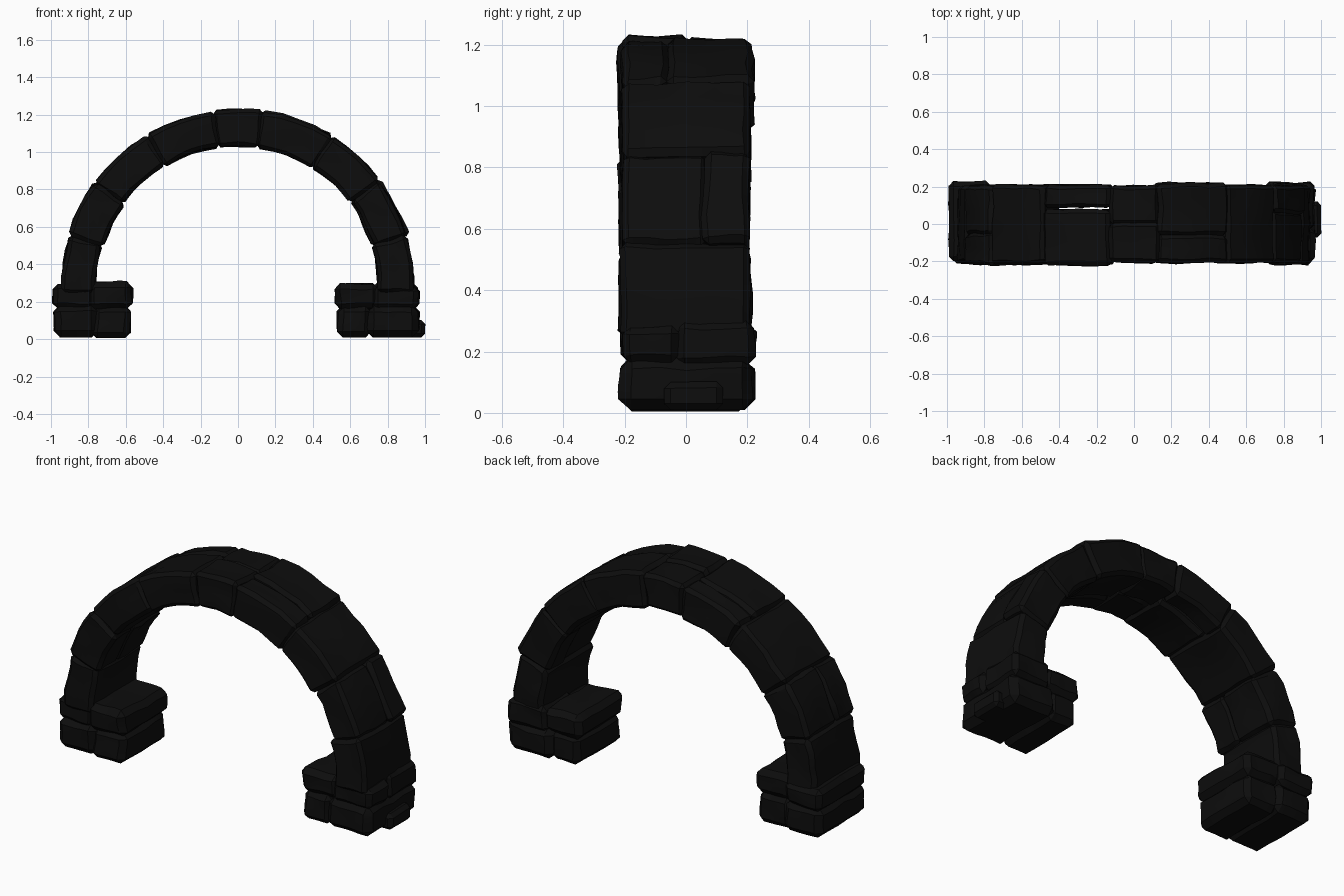
import bpy, bmesh, math, random
from mathutils import Vector, noise

random.seed(4)
cube = bpy.data.objects.get("Cube")
if cube:
    bpy.data.objects.remove(cube, do_unlink=True)

dark_stone = bpy.data.materials.new("dark_stone")
dark_stone.use_nodes = True
color = (0.004, 0.004, 0.004, 1)
dark_stone.diffuse_color = color
bsdf = dark_stone.node_tree.nodes["Principled BSDF"]
bsdf.inputs["Base Color"].default_value = color
bsdf.inputs["Roughness"].default_value = 0.9

SPRING = 0.28           # height of the arch centre
INNER, OUTER = 0.755, 0.945
MID = (INNER + OUTER) / 2


def stone(name, low, high, bend=False, chamfer=0.02, rough=0.012):
    """Chamfered block between two corners; bend wraps x along the arch."""
    low, high = Vector(low), Vector(high)
    size, centre = high - low, (low + high) / 2
    bm = bmesh.new()
    bmesh.ops.create_cube(bm, size=1)
    for v in bm.verts:
        v.co = Vector(a * b for a, b in zip(v.co, size)) + centre
    bmesh.ops.bevel(bm, geom=bm.edges[:], offset=chamfer, segments=1, affect='EDGES')
    long_edges = [e for e in bm.edges if e.calc_length() > 0.06]
    bmesh.ops.subdivide_edges(bm, edges=long_edges, cuts=3, use_grid_fill=True)
    seed = Vector((random.uniform(0, 50), random.uniform(0, 50), 0))
    for v in bm.verts:
        if bend:
            angle = v.co.x / MID
            v.co = Vector((v.co.z * math.cos(angle), v.co.y,
                           SPRING + v.co.z * math.sin(angle)))
        shift = noise.noise_vector(v.co * 9 + seed) * rough
        if v.co.z < 0.05:
            shift.z = 0
        v.co += shift
    bmesh.ops.recalc_face_normals(bm, faces=bm.faces[:])
    mesh = bpy.data.meshes.new(name)
    bm.to_mesh(mesh)
    bm.free()
    mesh.materials.append(dark_stone)
    obj = bpy.data.objects.new(name, mesh)
    bpy.context.collection.objects.link(obj)
    bpy.ops.object.select_all(action='DESELECT')
    obj.select_set(True)
    bpy.context.view_layer.objects.active = obj
    bpy.ops.object.shade_smooth_by_angle(angle=math.radians(30))


def jitter(amount=0.008):
    return random.uniform(-amount, amount)


# Arch stones: courses along the curve, some split across the depth
joints = [-2, 17, 37, 58, 82, 98, 121, 144, 163, 182]
splits = [None, 0.06, None, -0.06, 0, 0.08, None, -0.05, None]
for i, split in enumerate(splits):
    a, b = (math.radians(j) * MID for j in joints[i:i + 2])
    cuts = [-0.212, 0.212] if split is None else [-0.212, split, 0.212]
    for k in range(len(cuts) - 1):
        stone(f"arch_stone_{i + 1}_{k + 1}",
              (a - 0.004, cuts[k] + jitter(), INNER + jitter()),
              (b + 0.004, cuts[k + 1] + jitter(), OUTER + jitter()), bend=True)

# Left foot (+x)
stone("left_foot_lower_inner", (0.53, -0.2, 0.01), (0.71, 0.2, 0.175), chamfer=0.03)
stone("left_foot_lower_outer", (0.69, -0.215, 0.01), (0.965, 0.222, 0.18), chamfer=0.035)
stone("left_foot_upper_inner", (0.52, -0.2, 0.16), (0.75, 0.205, 0.295), chamfer=0.03)
stone("left_foot_upper_front", (0.72, -0.205, 0.16), (0.965, -0.02, 0.28), chamfer=0.025)
stone("left_foot_upper_back", (0.72, -0.03, 0.155), (0.96, 0.22, 0.3), chamfer=0.025)
stone("left_foot_knob", (0.9, -0.07, 0.01), (1.0, 0.12, 0.1), chamfer=0.02, rough=0.004)

# Right foot (-x)
stone("right_foot_lower_outer", (-0.985, -0.21, 0.01), (-0.75, 0.22, 0.18), chamfer=0.035)
stone("right_foot_lower_inner", (-0.78, -0.2, 0.005), (-0.575, 0.2, 0.175), chamfer=0.03)
stone("right_foot_upper_outer", (-0.99, -0.2, 0.165), (-0.77, 0.225, 0.29), chamfer=0.025)
stone("right_foot_upper_inner", (-0.8, -0.21, 0.165), (-0.565, 0.205, 0.305), chamfer=0.03)
